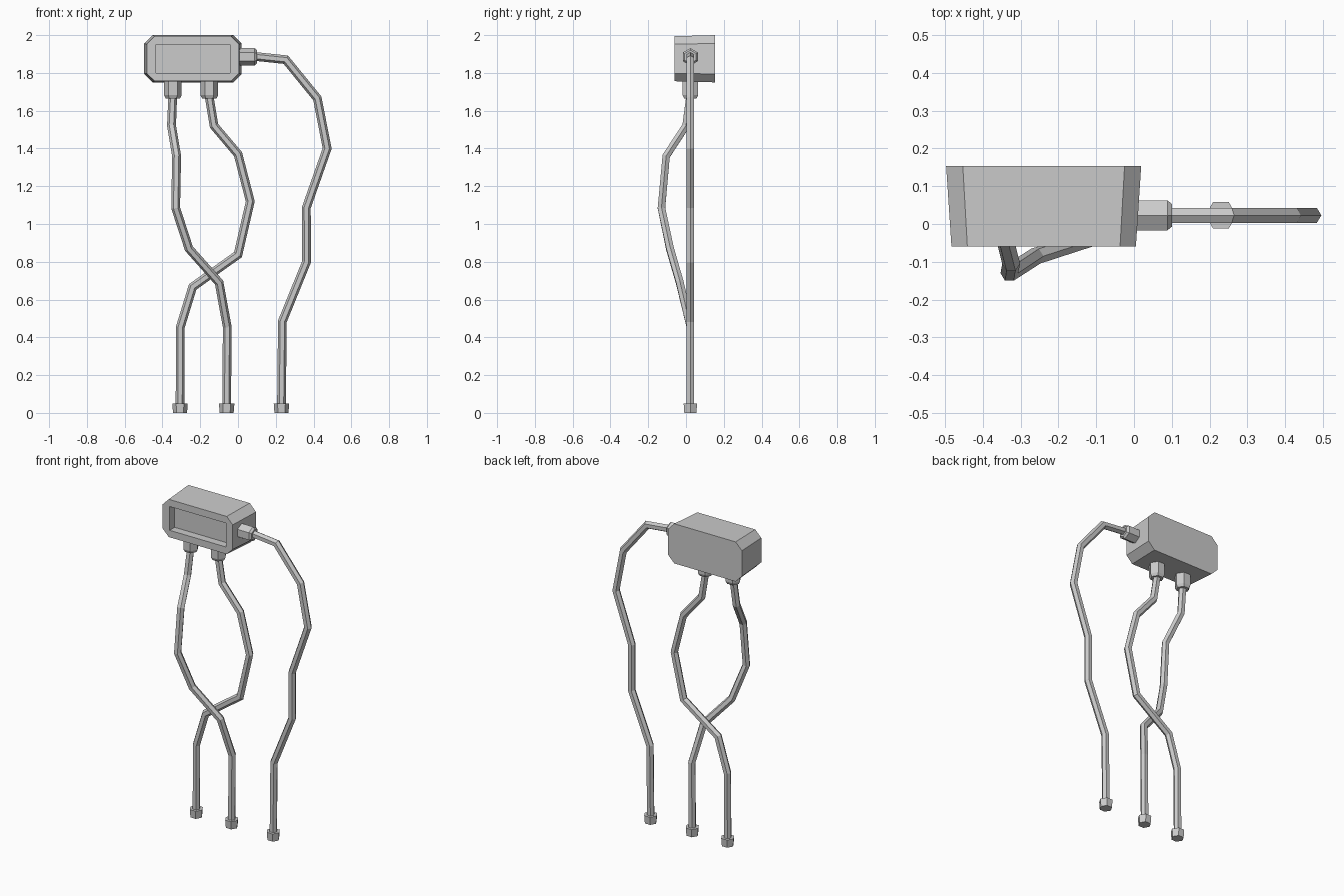
import bpy, bmesh, math
from mathutils import Vector

if "Cube" in bpy.data.objects:
    bpy.data.objects.remove(bpy.data.objects["Cube"])

CY = 0.023  # common depth of fittings and cables


def loft(name, rings):
    """Skin a list of closed rings and cap both ends."""
    bm = bmesh.new()
    vs = [[bm.verts.new(p) for p in r] for r in rings]
    n = len(rings[0])
    for a, b in zip(vs, vs[1:]):
        for i in range(n):
            j = (i + 1) % n
            bm.faces.new((a[i], a[j], b[j], b[i]))
    bm.faces.new(vs[0])
    bm.faces.new(vs[-1])
    bmesh.ops.remove_doubles(bm, verts=bm.verts[:], dist=1e-5)
    bmesh.ops.recalc_face_normals(bm, faces=bm.faces[:])
    me = bpy.data.meshes.new(name)
    bm.to_mesh(me)
    bm.free()
    ob = bpy.data.objects.new(name, me)
    bpy.context.collection.objects.link(ob)
    return ob


def hex_tube(name, pts, radii):
    """Six-sided tube with mitred bends; corners lie in the xz plane."""
    pts = [Vector(p) for p in pts]
    rings = []
    for i, p in enumerate(pts):
        d0 = (p - pts[max(i - 1, 0)]).normalized()
        d1 = (pts[min(i + 1, len(pts) - 1)] - p).normalized()
        t = (d0 + d1).normalized()
        miter = 1 / max(t.dot(d1 if d1.length else d0), 0.5)
        u = t.cross(Vector((0, 1, 0))).normalized()
        w = u.cross(t)
        rings.append([p + radii[i] * (u * math.cos(k * math.pi / 3) * miter
                                      + w * math.sin(k * math.pi / 3))
                      for k in range(6)])
    return loft(name, rings)


def octagon(y, hx, hz, c):
    """Chamfered rectangle around the housing centre."""
    q = [(hx, hz - c), (hx - c, hz), (c - hx, hz), (-hx, hz - c),
         (-hx, c - hz), (c - hx, -hz), (hx - c, -hz), (hx, c - hz)]
    return [(x - 0.239, y, z + 1.875) for x, z in q]


# Tapered housing with a recessed front window
loft("housing", [octagon(0.153, 0.258, 0.125, 0.044),
                 octagon(-0.06, 0.244, 0.119, 0.042),
                 octagon(-0.06, 0.196, 0.075, 0),
                 octagon(-0.01, 0.196, 0.075, 0)])

# Sockets on the housing
for side, x in (("left", -0.345), ("middle", -0.152)):
    hex_tube(side + "_socket",
             [(x, CY, 1.77), (x, CY, 1.682), (x, CY, 1.665)],
             [0.047, 0.047, 0.038])
hex_tube("side_socket",
         [(-0.02, CY, 1.885), (0.088, CY, 1.885), (0.1, CY, 1.885)],
         [0.046, 0.046, 0.035])

# Cables as (x, y, z) paths
cables = {
    "left_cable": [(-0.345, CY, 1.69), (-0.352, 0.0, 1.52), (-0.325, -0.105, 1.36),
                   (-0.33, -0.13, 1.085), (-0.26, -0.085, 0.87),
                   (-0.1, -0.033, 0.69), (-0.057, CY, 0.455), (-0.06, CY, 0.02)],
    "middle_cable": [(-0.155, CY, 1.69), (-0.127, CY, 1.52), (0.0, CY, 1.37),
                     (0.065, CY, 1.12), (0.0, CY, 0.838), (-0.24, CY, 0.667),
                     (-0.305, CY, 0.455), (-0.307, CY, 0.02)],
    "right_cable": [(0.08, CY, 1.888), (0.253, CY, 1.87), (0.42, CY, 1.665),
                    (0.472, CY, 1.4), (0.362, CY, 1.087), (0.363, CY, 0.8),
                    (0.235, CY, 0.485), (0.23, CY, 0.02)],
}
for name, path in cables.items():
    hex_tube(name, path, [0.023] * len(path))
    # Plug at the lower end of each cable
    x = path[-1][0]
    hex_tube(name.replace("cable", "plug"),
             [(x, CY, 0.05), (x, CY, 0)], [0.041, 0.037])
